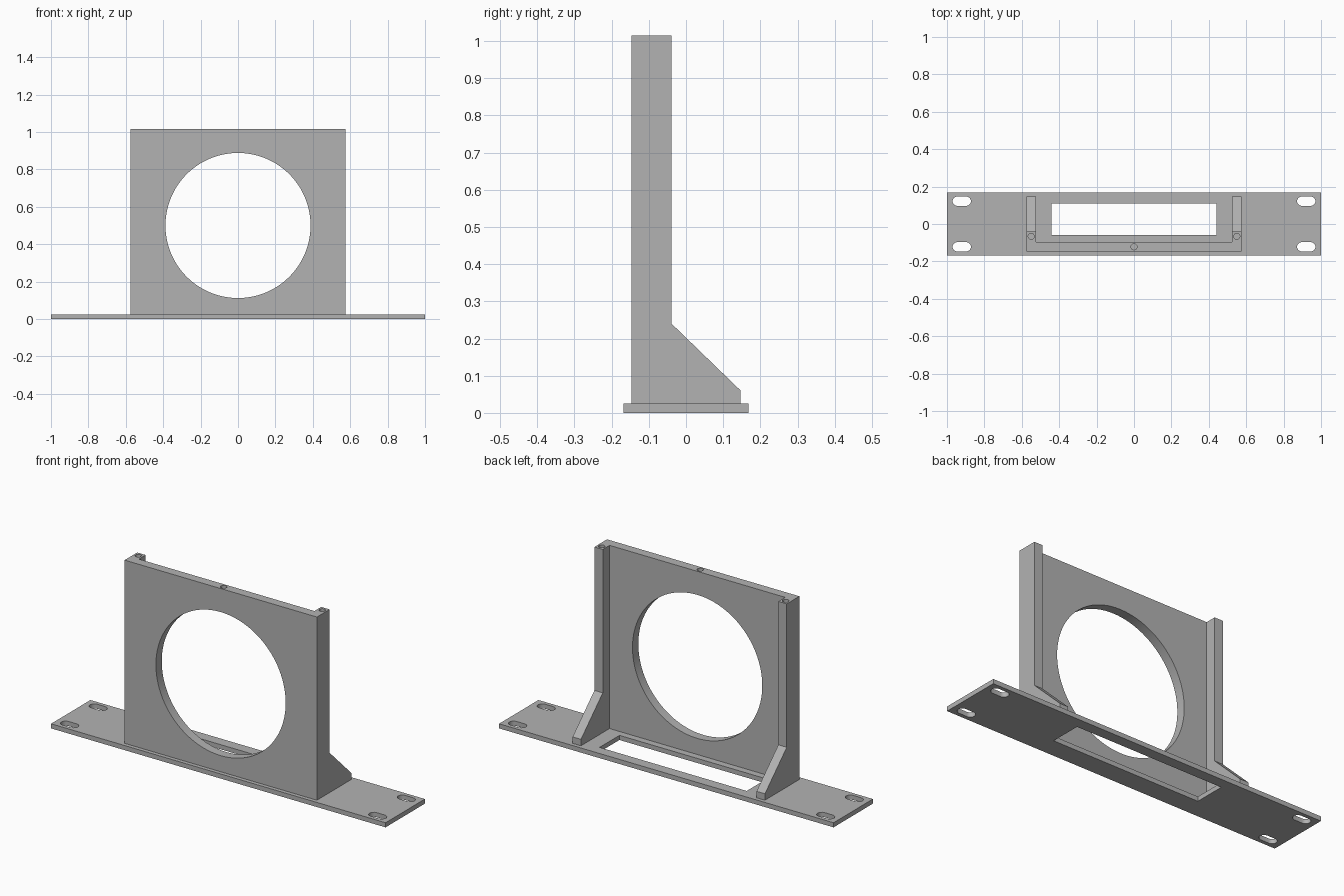
import bpy
import bmesh
import math
from mathutils import Matrix, Vector

cube = bpy.data.objects.get("Cube")
if cube:
    bpy.data.objects.remove(cube, do_unlink=True)

grey = bpy.data.materials.new("plain grey")
grey.use_nodes = True
grey.diffuse_color = (0.45, 0.45, 0.45, 1)
grey.node_tree.nodes["Principled BSDF"].inputs["Base Color"].default_value = (0.45, 0.45, 0.45, 1)


def make_object(name, bm):
    bmesh.ops.recalc_face_normals(bm, faces=bm.faces)
    mesh = bpy.data.meshes.new(name)
    bm.to_mesh(mesh)
    bm.free()
    mesh.materials.append(grey)
    obj = bpy.data.objects.new(name, mesh)
    bpy.context.collection.objects.link(obj)
    return obj


def prism(name, outline, offset):
    """Extrude a closed outline of 3D points along offset."""
    bm = bmesh.new()
    face = bm.faces.new([bm.verts.new(p) for p in outline])
    extruded = bmesh.ops.extrude_face_region(bm, geom=[face])["geom"]
    verts = [g for g in extruded if isinstance(g, bmesh.types.BMVert)]
    bmesh.ops.translate(bm, verts=verts, vec=offset)
    return make_object(name, bm)


def box(name, x0, x1, y0, y1, z0, z1):
    base = [(x0, y0, z0), (x1, y0, z0), (x1, y1, z0), (x0, y1, z0)]
    return prism(name, base, Vector((0, 0, z1 - z0)))


def cylinder(name, centre, radius, depth, rotation=Matrix(), sides=32):
    bm = bmesh.new()
    bmesh.ops.create_cone(bm, cap_ends=True, segments=sides, radius1=radius,
                          radius2=radius, depth=depth,
                          matrix=Matrix.Translation(centre) @ rotation)
    return make_object(name, bm)


def slot(name, x, y, half_straight, radius):
    """Rounded slot cutter passing through the base plate."""
    outline = []
    for side, start in ((1, -90), (-1, 90)):
        for i in range(13):
            a = math.radians(start + i * 15)
            outline.append((x + side * half_straight + radius * math.cos(a),
                            y + radius * math.sin(a), -0.1))
    return prism(name, outline, Vector((0, 0, 0.3)))


def combine(obj, others, operation):
    """Apply booleans to obj and discard the other solids."""
    for other in others:
        mod = obj.modifiers.new("boolean", 'BOOLEAN')
        mod.operation = operation
        mod.solver = 'EXACT'
        mod.object = other
        other.hide_render = True
    graph = bpy.context.evaluated_depsgraph_get()
    mesh = bpy.data.meshes.new_from_object(obj.evaluated_get(graph))
    obj.modifiers.clear()
    obj.data = mesh
    for other in others:
        bpy.data.objects.remove(other, do_unlink=True)


PLATE_TOP, TOP = 0.025, 1.015
OUTER, INNER = 0.575, 0.525

# Base plate with rectangular window and four mounting slots
base = box("base_plate", -1, 1, -0.168, 0.168, 0, PLATE_TOP)
cutters = [box("window_cutter", -0.44, 0.44, -0.06, 0.11, -0.1, 0.2)]
for sx in (-1, 1):
    for sy in (-1, 1):
        cutters.append(slot("slot_cutter", sx * 0.921, sy * 0.122, 0.024, 0.025))
combine(base, cutters, 'DIFFERENCE')

# Upright panel with a large round opening and a screw hole on top
panel = box("front_panel", -OUTER, OUTER, -0.147, -0.097, PLATE_TOP, TOP)
combine(panel, [
    cylinder("opening_cutter", (0, -0.12, 0.5), 0.388, 0.3,
             Matrix.Rotation(math.pi / 2, 4, 'X'), 96),
    cylinder("screw_cutter", (0, -0.122, TOP), 0.016, 0.16)], 'DIFFERENCE')

# Side posts with sloping gussets and a screw hole on top
for side, name in ((1, "left_post"), (-1, "right_post")):
    profile = [(-0.097, PLATE_TOP), (0.147, PLATE_TOP), (0.147, 0.06),
               (-0.039, 0.24), (-0.039, TOP), (-0.097, TOP)]
    post = prism(name, [(side * INNER, y, z) for y, z in profile],
                 Vector((side * (OUTER - INNER), 0, 0)))
    combine(post, [cylinder("screw_cutter", (side * 0.55, -0.066, TOP), 0.016, 0.16)],
            'DIFFERENCE')

# Smooth the round walls while keeping edges sharp
bpy.ops.object.select_all(action='DESELECT')
for obj in bpy.context.scene.objects:
    if obj.type == 'MESH' and grey.name in obj.data.materials:
        obj.select_set(True)
        bpy.context.view_layer.objects.active = obj
bpy.ops.object.shade_smooth_by_angle(angle=math.radians(30))
